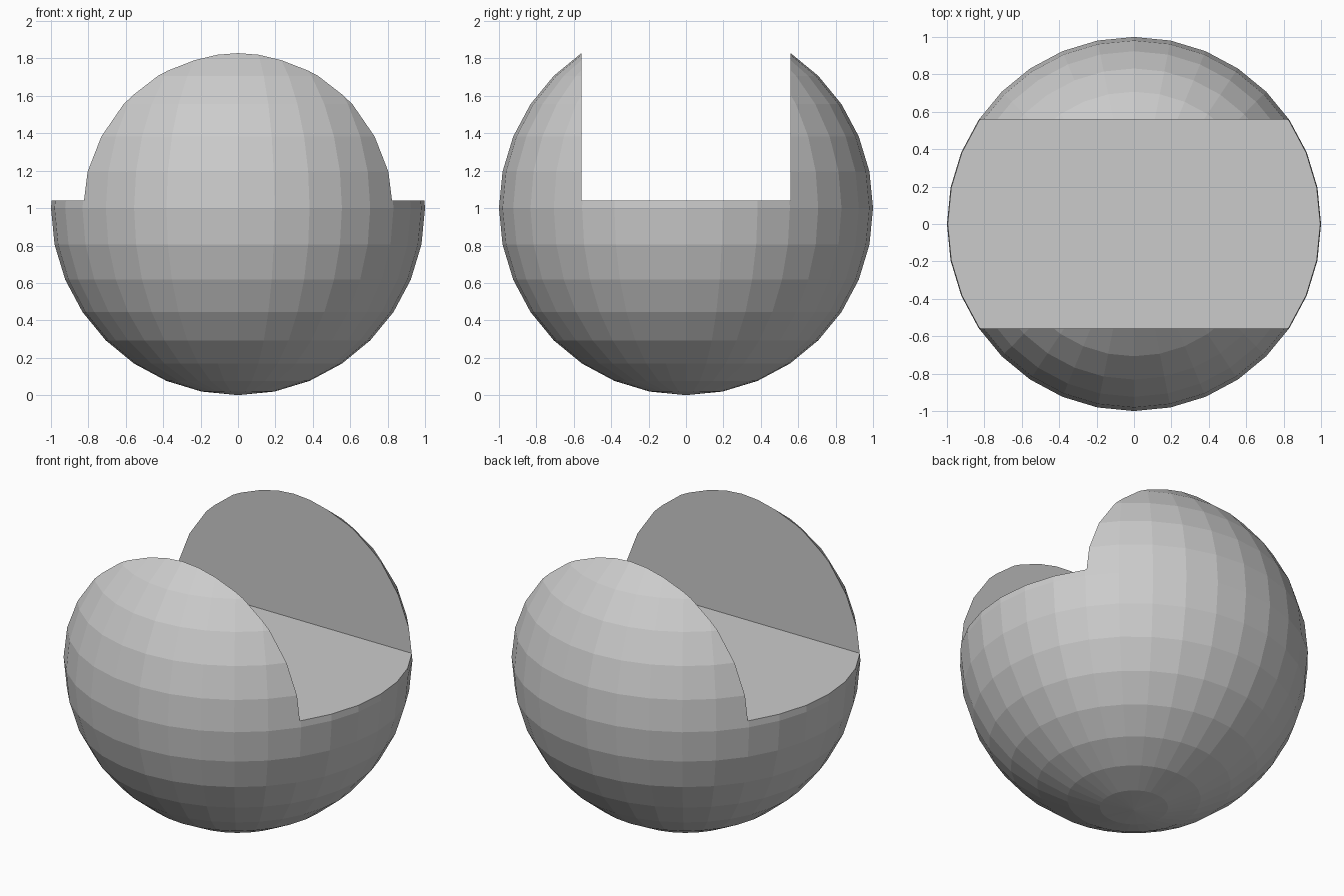
import bpy

if "Cube" in bpy.data.objects:
    bpy.data.objects.remove(bpy.data.objects["Cube"])

# Faceted ball resting on the ground
bpy.ops.mesh.primitive_uv_sphere_add(segments=32, ring_count=16, radius=1, location=(0, 0, 1))
ball = bpy.context.object
ball.name = "notched_ball"

# Box that cuts the slot through the upper half, along x
FLOOR, HALF_WIDTH, TOP = 1.04, 0.559, 2.4
bpy.ops.mesh.primitive_cube_add(size=1, location=(0, 0, (FLOOR + TOP) / 2))
cutter = bpy.context.object
cutter.name = "slot_cutter"
cutter.scale = (3, 2 * HALF_WIDTH, TOP - FLOOR)
cutter.hide_render = True

# Cut the slot
slot = ball.modifiers.new("slot", 'BOOLEAN')
slot.operation = 'DIFFERENCE'
slot.solver = 'EXACT'
slot.object = cutter
bpy.context.view_layer.objects.active = ball
bpy.ops.object.modifier_apply(modifier=slot.name)
bpy.data.objects.remove(cutter, do_unlink=True)
